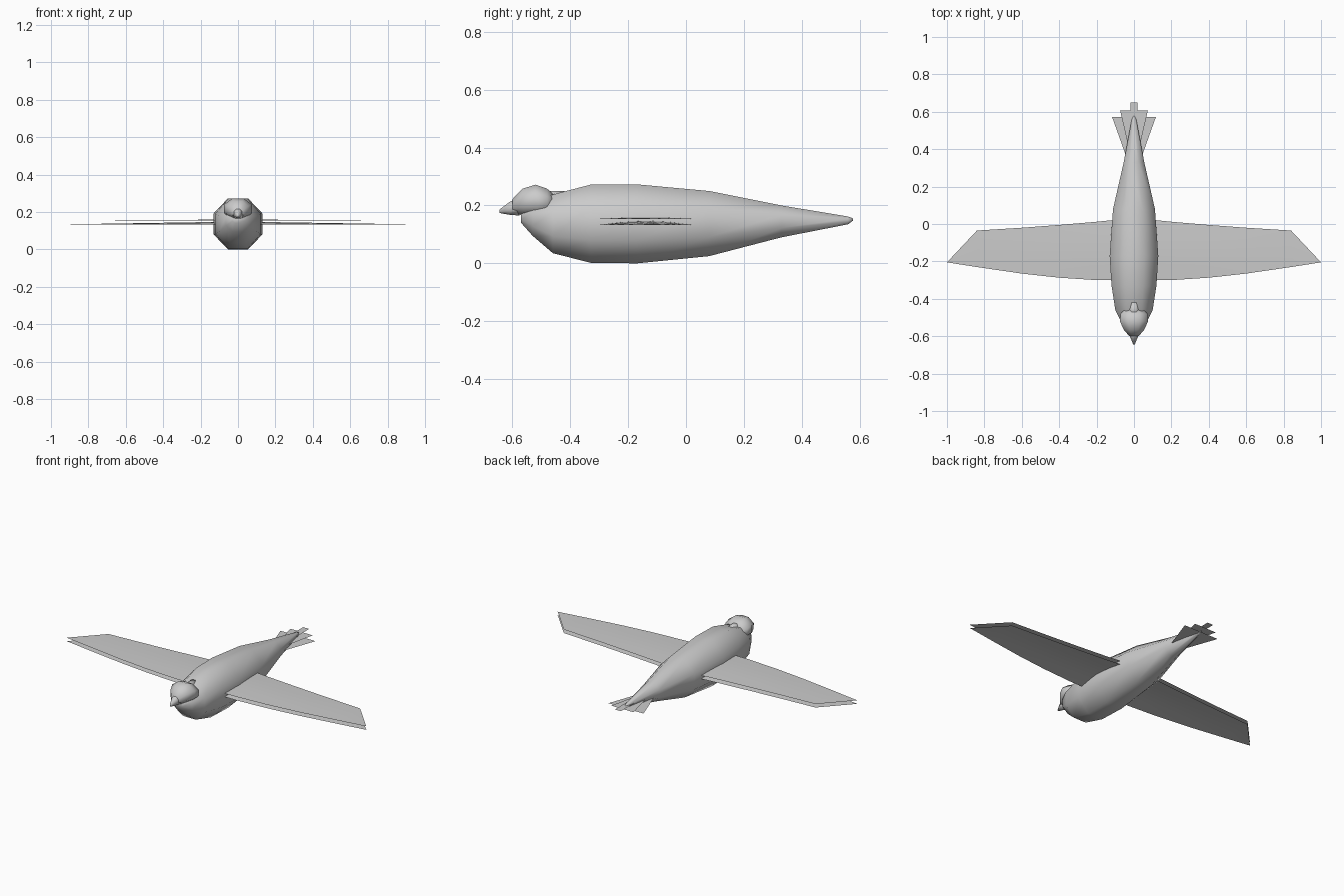
import bpy, bmesh
from math import cos, sin, pi

if "Cube" in bpy.data.objects:
    bpy.data.objects.remove(bpy.data.objects["Cube"])

def finish(name, bm, smooth=True):
    bmesh.ops.recalc_face_normals(bm, faces=bm.faces)
    me = bpy.data.meshes.new(name)
    bm.to_mesh(me)
    bm.free()
    for p in me.polygons:
        p.use_smooth = smooth
    ob = bpy.data.objects.new(name, me)
    bpy.context.collection.objects.link(ob)
    return ob

def loft(name, sections, sides=8):
    """Sections along y: (y, half width, bottom z, top z), flat-topped rings."""
    bm = bmesh.new()
    rings = []
    r = 1 / cos(pi / sides)
    for y, hw, z0, z1 in sections:
        ring = []
        for i in range(sides):
            a = 2 * pi * (i + 0.5) / sides
            ring.append(bm.verts.new((hw * r * cos(a), y,
                                      (z0 + z1) / 2 + (z1 - z0) / 2 * r * sin(a))))
        rings.append(ring)
    for a, b in zip(rings, rings[1:]):
        for i in range(sides):
            j = (i + 1) % sides
            bm.faces.new((a[i], a[j], b[j], b[i]))
    bm.faces.new(rings[0])
    bm.faces.new(rings[-1])
    return finish(name, bm)

def flat_feather(name, outline, z):
    """Symmetric thin sheet from right-hand outline points."""
    bm = bmesh.new()
    pts = outline + [(-x, y) for x, y in reversed(outline)]
    bm.faces.new([bm.verts.new((x, y, z)) for x, y in pts])
    bm.normal_update()
    ob = finish(name, bm, False)
    if ob.data.polygons[0].normal.z < 0:
        ob.data.flip_normals()
    return ob

def wing_sheet(name, z, camber):
    """Thin cambered wing surface: stations (x, leading y, trailing y)."""
    stations = [(0.10, -0.30, 0.022), (0.20, -0.30, 0.012), (0.40, -0.287, -0.005),
                (0.60, -0.265, -0.02), (0.84, -0.23, -0.035)]
    bm = bmesh.new()
    rows = []
    n = 4
    for x, y0, y1 in stations:
        c = camber * max(0, 1 - x)
        rows.append([bm.verts.new((x, y0 + (y1 - y0) * k / n,
                                   z + c * sin(pi * k / n))) for k in range(n + 1)])
    for a, b in zip(rows, rows[1:]):
        for k in range(n):
            bm.faces.new((a[k], b[k], b[k + 1], a[k + 1]))
    tip = bm.verts.new((1.0, -0.205, z))
    for k in range(n):
        bm.faces.new((rows[-1][k], tip, rows[-1][k + 1]))
    ob = finish(name, bm)
    if ob.data.polygons[0].normal.z < 0:
        ob.data.flip_normals()
    ob.modifiers.new("Mirror", 'MIRROR').use_mirror_merge = False
    return ob

# Body
loft("body", [(-0.57, 0.03, 0.14, 0.18), (-0.53, 0.065, 0.095, 0.21),
              (-0.46, 0.10, 0.035, 0.238), (-0.33, 0.12, 0.002, 0.272),
              (-0.17, 0.13, 0.0, 0.273), (0.08, 0.112, 0.025, 0.25),
              (0.33, 0.055, 0.09, 0.20), (0.56, 0.012, 0.135, 0.162),
              (0.578, 0.003, 0.148, 0.155)])

# Head
loft("head", [(-0.60, 0.025, 0.175, 0.222), (-0.565, 0.055, 0.166, 0.258),
              (-0.52, 0.075, 0.162, 0.272), (-0.48, 0.072, 0.165, 0.258),
              (-0.458, 0.05, 0.18, 0.238)])

# Beak
loft("beak", [(-0.645, 0.004, 0.174, 0.186), (-0.61, 0.018, 0.168, 0.212),
              (-0.575, 0.034, 0.165, 0.23)])

# Nape joining head and back
loft("nape", [(-0.50, 0.03, 0.20, 0.25), (-0.42, 0.025, 0.20, 0.25)])

# Wings in two thin layers
wing_sheet("wing_lower_layer", 0.133, 0.016)
wing_sheet("wing_upper_layer", 0.154, 0.006)

# Tail feathers in stepped layers
flat_feather("tail_outer_feathers", [(0.045, 0.37), (0.117, 0.572)], 0.135)
flat_feather("tail_middle_feathers", [(0.02, 0.37), (0.074, 0.607)], 0.145)
flat_feather("tail_centre_feather", [(0.02, 0.37), (0.02, 0.65)], 0.153)
